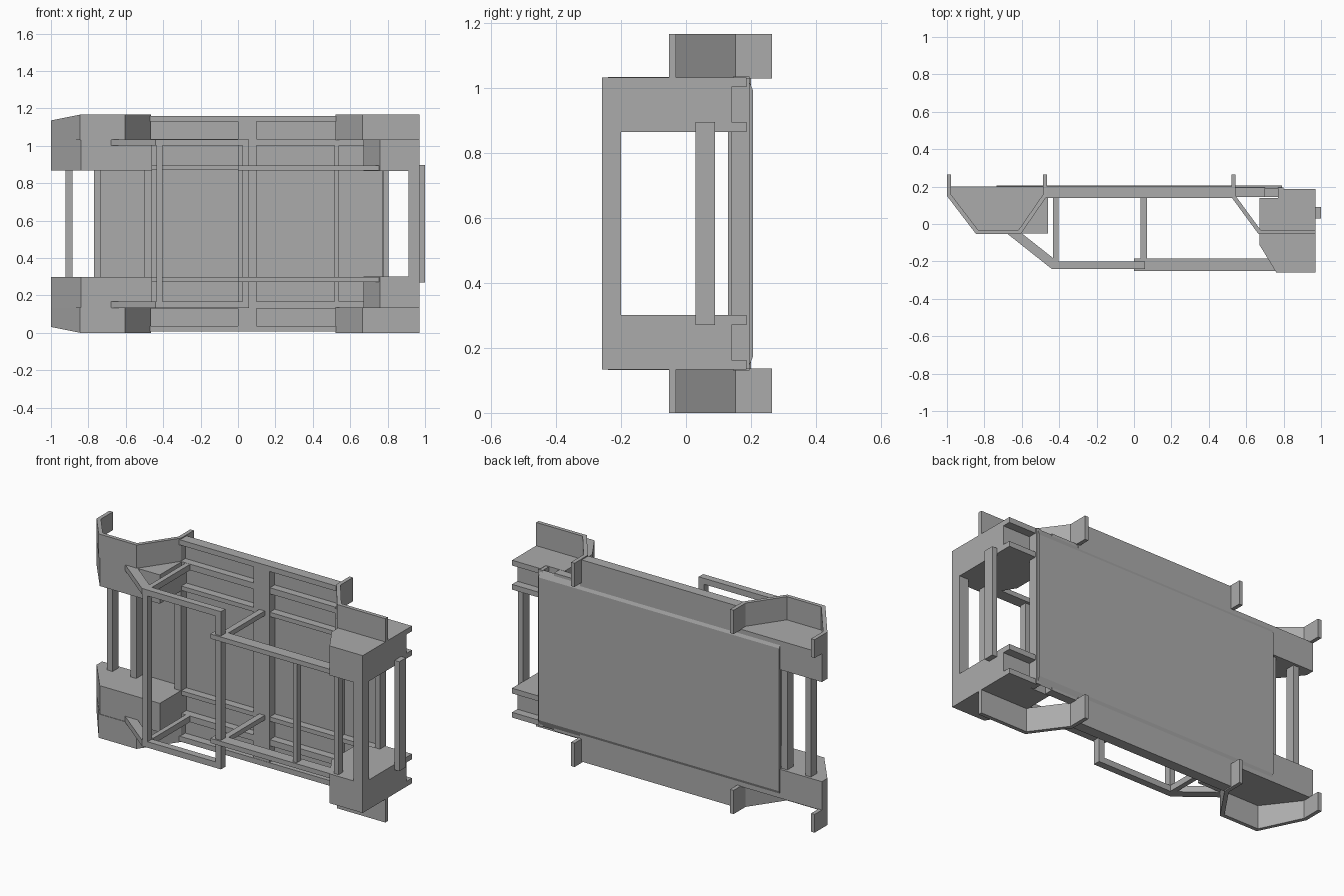
import bpy, bmesh
from mathutils import Vector

cube = bpy.data.objects.get("Cube")
if cube:
    bpy.data.objects.remove(cube)

WIDTH = 1.166          # full width, along z
mat = bpy.data.materials.new("plain_grey")
mat.use_nodes = True
mat.diffuse_color = (0.41, 0.41, 0.41, 1)
mat.node_tree.nodes["Principled BSDF"].inputs["Base Color"].default_value = mat.diffuse_color


def prism(name, profile, z0, z1, edit=None):
    """Extrude an (x, y) outline from z0 to z1."""
    bm = bmesh.new()
    face = bm.faces.new([bm.verts.new((x, y, z0)) for x, y in profile])
    ext = bmesh.ops.extrude_face_region(bm, geom=[face])
    for v in ext["geom"]:
        if isinstance(v, bmesh.types.BMVert):
            v.co.z = z1
    if edit:
        for v in bm.verts:
            edit(v)
    bmesh.ops.recalc_face_normals(bm, faces=bm.faces)
    mesh = bpy.data.meshes.new(name)
    bm.to_mesh(mesh)
    bm.free()
    mesh.materials.append(mat)
    obj = bpy.data.objects.new(name, mesh)
    bpy.context.collection.objects.link(obj)
    return obj


def pair(name, profile, z0, z1, edit=None):
    """Left/right pair mirrored about the middle of the width."""
    prism(name + "_upper", profile, z0, z1, edit)
    low = prism(name + "_lower", profile, z0, z1, edit)
    for v in low.data.vertices:
        v.co.z = WIDTH - v.co.z
    low.data.flip_normals()


def rect(x0, x1, y0, y1):
    return [(x0, y0), (x1, y0), (x1, y1), (x0, y1)]


def strip(path, t):
    """Outline of a bent strip of thickness t on the left of a path."""
    pts = [Vector(p) for p in path]
    inner = []
    for i, p in enumerate(pts):
        dirs = [(b - a).normalized() for a, b in zip(pts[max(i - 1, 0):i + 1], pts[i:i + 2])] \
            if 0 < i < len(pts) - 1 else \
            [(pts[1] - pts[0]).normalized() if i == 0 else (p - pts[i - 1]).normalized()]
        normals = [Vector((-d.y, d.x)) for d in dirs]
        n = sum(normals, Vector((0, 0))).normalized()
        inner.append(p + n * t / n.dot(normals[0]))
    return [tuple(p) for p in pts + inner[::-1]]


# Floor pan with bevelled long edges
def bevel_floor(v):
    if v.co.y > 0.2:
        v.co.z += 0.04 if v.co.z < WIDTH / 2 else -0.04


prism("floor_pan", rect(-0.735, 0.79, 0.19, 0.207), 0.135, WIDTH - 0.135, bevel_floor)
pair("side_sill", rect(-0.47, 0.53, 0.188, 0.2), 1.0, 1.16)

# Ribs standing on the floor
pair("outer_rib", rect(-0.47, 0.53, 0.14, 0.19), 1.13, 1.16)
pair("side_rib", rect(-0.47, 0.7, 0.145, 0.195), 1.0, 1.035)
pair("inner_rib", rect(-0.47, 0.79, 0.145, 0.195), 0.87, 0.895)
prism("middle_cross_rib", rect(0.0, 0.1, 0.142, 0.195), 0.006, 1.16)
for name, x0, x1 in (("front", -0.5, -0.46), ("rear", 0.515, 0.54), ("end", 0.77, 0.8)):
    prism(name + "_cross_rib", rect(x0, x1, 0.14, 0.195), 0.135, WIDTH - 0.135)

# Front fenders and the bars between them
pair("front_fender", [(-1, 0.2), (-1, 0.15), (-0.84, -0.05), (-0.46, -0.05), (-0.46, 0.2)],
     0.868, 1.033)
for name, x in (("nose_bar", -0.903), ("radiator_bar", -0.753)):
    prism(name, rect(x - 0.018, x + 0.018, 0.13, 0.185), 0.29, 0.88)


# Wheel arch flares
def taper_nose(v):
    if v.co.x < -0.95 and v.co.z > 1.1:
        v.co.z = 1.135


front_arch = [(-1, 0.265), (-1, 0.15), (-0.845, -0.053), (-0.605, -0.053),
              (-0.465, 0.15), (-0.465, 0.265)]
rear_arch = [(0.52, 0.265), (0.52, 0.145), (0.665, -0.053), (0.97, -0.053)]
pair("front_flare", strip(front_arch, 0.022), 1.03, 1.166, taper_nose)
pair("rear_flare", strip(rear_arch, 0.022), 1.03, 1.166)

# Rear quarter boxes and lower brackets
pair("rear_box", [(0.67, 0.14), (0.67, -0.11), (0.76, -0.258), (0.97, -0.258), (0.97, 0.14)],
     0.865, 1.033)
pair("inner_bracket", rect(0.79, 0.97, 0.135, 0.187), 0.865, 0.895)
pair("outer_bracket", rect(0.79, 0.97, 0.135, 0.187), 1.003, 1.033)

# Cabin frame: sloped pillars, roof rails and posts
pair("sloped_pillar", [(-0.68, -0.05), (-0.44, -0.24), (-0.41, -0.2), (-0.6, -0.05)], 1.0, 1.034)
pair("front_roof_rail", rect(-0.44, 0.06, -0.24, -0.2), 1.0, 1.034)
pair("rear_roof_rail", rect(0.0, 0.8, -0.25, -0.185), 0.868, 0.895)
pair("front_post", rect(-0.433, -0.405, -0.21, 0.15), 1.0, 1.034)
pair("middle_post", rect(0.035, 0.07, -0.2, 0.15), 0.868, 0.895)

# Roof cross bars
for name, x0, x1, low in (("windscreen", -0.436, -0.404, 0.135), ("middle", 0.025, 0.06, 0.135),
                          ("rear", 0.515, 0.54, 0.28), ("hatch", 0.775, 0.805, 0.28)):
    prism(name + "_roof_bar", rect(x0, x1, -0.24, -0.2), low, WIDTH - low)
prism("tail_roof_bar", rect(0.912, 0.97, -0.258, -0.2), 0.28, WIDTH - 0.28)

# Rear bumper
prism("rear_bumper", rect(0.968, 1.0, 0.03, 0.09), 0.27, WIDTH - 0.27)

# Rest the model on the ground, centred front to back
for obj in bpy.context.collection.objects:
    if obj.type == 'MESH' and obj.data.materials and obj.data.materials[0] == mat:
        obj.data.update()
